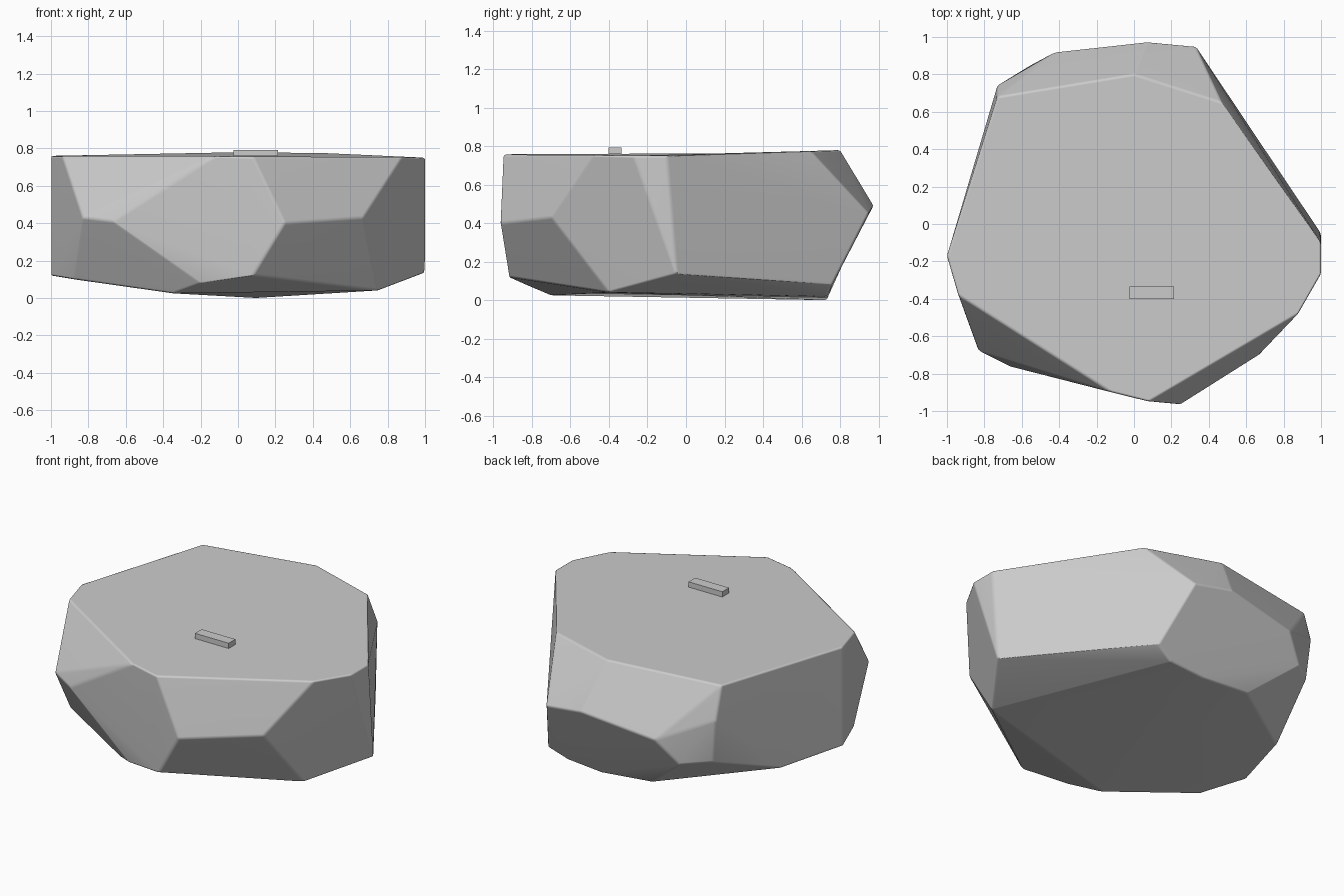
import bpy, bmesh, math

if "Cube" in bpy.data.objects:
    bpy.data.objects.remove(bpy.data.objects["Cube"])

# Corner points of the chipped boulder
top = [(-1, -.17, .76), (-.94, -.38, .76), (-.48, -.58, .765), (-.35, -.67, .765),
       (-.12, -.9, .76), (.08, -.95, .755), (.73, -.54, .76), (.88, -.48, .755),
       (1, -.27, .75), (1, -.1, .75), (.47, .65, .775), (0, .8, .78), (-.73, .68, .765)]
middle = [(-.83, -.68, .43), (-.67, -.76, .41), (.25, -.965, .4), (.67, -.7, .43),
          (.33, .95, .45), (.07, .975, .49), (-.42, .92, .42), (-.73, .74, .56)]
bottom = [(-1, -.17, .12), (-.88, -.45, .1), (-.35, -.7, .025), (-.2, -.83, .08),
          (.08, -.92, .12), (.75, -.4, .04), (1, -.05, .135), (.45, .76, .08),
          (.33, .73, .02), (.1, .73, 0), (-.26, .72, .03), (-.55, .85, .27),
          (-.7, .73, .28), (-.87, .26, .11)]

# Boulder: hull of the corners, merged into broad facets
bm = bmesh.new()
for p in top + middle + bottom:
    bm.verts.new(p)
hull = bmesh.ops.convex_hull(bm, input=bm.verts)
loose = [v for v in bm.verts if not v.link_faces]
bmesh.ops.delete(bm, geom=loose, context='VERTS')
bmesh.ops.dissolve_limit(bm, angle_limit=math.radians(7), verts=bm.verts, edges=bm.edges)
bmesh.ops.recalc_face_normals(bm, faces=bm.faces)
for f in bm.faces:
    f.smooth = True
mesh = bpy.data.meshes.new("boulder")
bm.to_mesh(mesh)
bm.free()
boulder = bpy.data.objects.new("boulder", mesh)
bpy.context.collection.objects.link(boulder)

# Worn edges
bevel = boulder.modifiers.new("worn_edges", 'BEVEL')
bevel.width = .012
bevel.segments = 2
bevel.limit_method = 'ANGLE'
bevel.angle_limit = math.radians(12)
boulder.modifiers.new("facet_shading", 'WEIGHTED_NORMAL')

# Small flat tab on the top face
bpy.ops.mesh.primitive_cube_add(size=1, location=(.095, -.368, .775))
tab = bpy.context.object
tab.name = "top_tab"
tab.scale = (.24, .068, .034)
